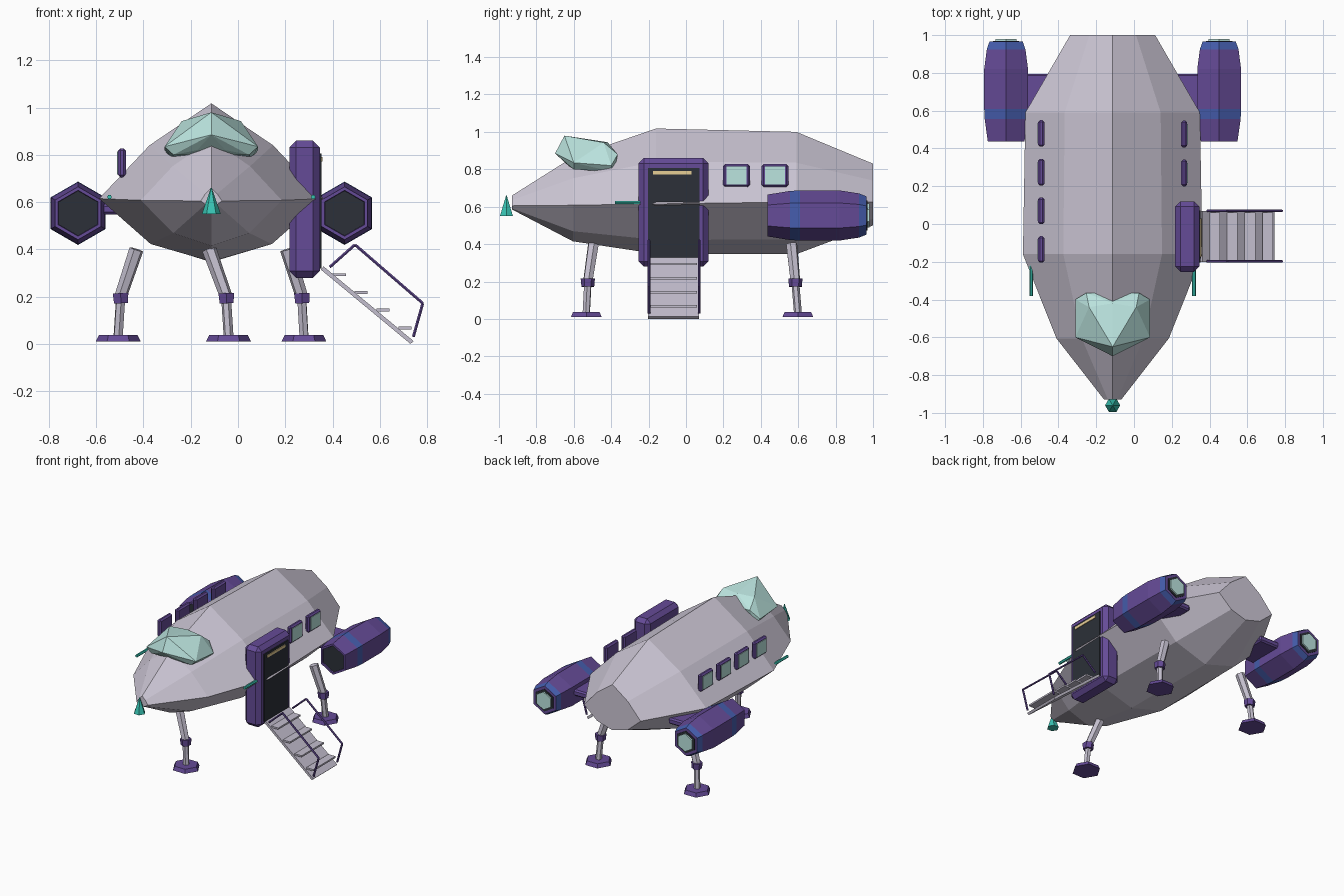
import bpy, bmesh
from math import sin, cos, pi
from mathutils import Vector

if "Cube" in bpy.data.objects:
    bpy.data.objects.remove(bpy.data.objects["Cube"])

CX = -0.113  # ship centreline


def material(name, r, g, b):
    m = bpy.data.materials.new(name)
    m.diffuse_color = (r, g, b, 1)
    m.use_nodes = True
    m.node_tree.nodes["Principled BSDF"].inputs["Base Color"].default_value = m.diffuse_color
    return m


HULL = material("hull_paint", 0.62, 0.58, 0.68)
PURPLE = material("purple", 0.13, 0.07, 0.31)
BLUE = material("blue", 0.06, 0.11, 0.42)
DARK = material("dark", 0.025, 0.03, 0.04)
GLASS = material("glass", 0.5, 0.78, 0.74)
TEAL = material("teal", 0.04, 0.55, 0.45)
CREAM = material("cream", 0.8, 0.62, 0.3)
METAL = material("metal", 0.55, 0.52, 0.62)


def finish(name, bm, *mats):
    bmesh.ops.recalc_face_normals(bm, faces=bm.faces)
    me = bpy.data.meshes.new(name)
    bm.to_mesh(me)
    bm.free()
    for m in mats:
        me.materials.append(m)
    ob = bpy.data.objects.new(name, me)
    bpy.context.collection.objects.link(ob)
    return ob


def loft(name, rings, *mats, bands=()):
    """Skin equal-length rings and cap both ends; bands lists blue-slot segments."""
    bm = bmesh.new()
    vs = [[bm.verts.new(p) for p in r] for r in rings]
    n = len(vs[0])
    for k in range(len(vs) - 1):
        a, b = vs[k], vs[k + 1]
        for i in range(n):
            f = bm.faces.new((a[i], a[(i + 1) % n], b[(i + 1) % n], b[i]))
            f.material_index = 1 if k in bands else 0
    bm.faces.new(vs[0])
    bm.faces.new(vs[-1])
    return finish(name, bm, *mats)


def tube(name, p, q, r1, r2, mat, sides=6):
    p, q = Vector(p), Vector(q)
    rot = (q - p).to_track_quat('Z', 'Y')
    rings = [[c + rot @ Vector((r * cos(2 * pi * i / sides), r * sin(2 * pi * i / sides), 0))
              for i in range(sides)] for c, r in ((p, r1), (q, r2))]
    return loft(name, rings, mat)


def box(name, lo, hi, mat, bevel=0):
    bm = bmesh.new()
    bmesh.ops.create_cube(bm, size=1)
    for v in bm.verts:
        v.co = Vector([(a + b) / 2 + c * (b - a) for a, b, c in zip(lo, hi, v.co)])
    if bevel:
        bmesh.ops.bevel(bm, geom=bm.edges[:], offset=bevel, segments=1, affect='EDGES')
    return finish(name, bm, mat)


# Hull: eight-sided stations (y, half width, side z, top z, bottom z)
rings = []
for y, w, zm, zt, zb in ((-0.93, 0.045, 0.605, 0.66, 0.585), (-0.605, 0.298, 0.608, 0.865, 0.415),
                         (-0.16, 0.475, 0.615, 1.018, 0.348), (0.59, 0.462, 0.625, 1.0, 0.346),
                         (1.0, 0.225, 0.625, 0.83, 0.5)):
    su, sl = zm + 0.56 * (zt - zm), zm - 0.72 * (zm - zb)
    half = [(0, zt), (0.55 * w, su), (w, zm), (0.54 * w, sl), (0, zb)]
    prof = half + [(-x, z) for x, z in half[3:0:-1]]
    rings.append([(CX + x, y, z) for x, z in prof])
loft("hull", rings, HULL)

# Faceted cockpit canopy
bm = bmesh.new()
for x, y, z in ((0, -0.65, 0.98), (0, -0.70, 0.885), (0, -0.42, 0.945), (0.198, -0.6, 0.835),
                (0.16, -0.6, 0.80), (0.198, -0.4, 0.82), (0.17, -0.385, 0.785),
                (0.125, -0.44, 0.943), (0.14, -0.365, 0.88), (0.06, -0.63, 0.82)):
    for s in ((1, -1) if x else (1,)):
        bm.verts.new((CX + s * x, y, z))
res = bmesh.ops.convex_hull(bm, input=bm.verts[:])
loose = [v for v in bm.verts if not v.link_faces]
bmesh.ops.delete(bm, geom=loose, context='VERTS')
finish("cockpit_canopy", bm, GLASS)

# Nose cone and side probes
tube("nose_cone", (CX, -0.96, 0.55), (CX, -0.96, 0.66), 0.04, 0.002, TEAL)
for s in (-1, 1):
    x = CX + s * 0.431
    tube("side_probe", (x, -0.38, 0.622), (x, -0.2, 0.622), 0.01, 0.01, TEAL)


# Windows
def window(s, y):
    a, b = sorted((CX + s * 0.362, CX + s * 0.394))
    box("window_frame", (a, y - 0.071, 0.705), (b, y + 0.071, 0.828), PURPLE, 0.01)
    a, b = sorted((CX + s * 0.38, CX + s * 0.398))
    box("window_pane", (a, y - 0.054, 0.718), (b, y + 0.054, 0.814), GLASS)


for y in (0.476, 0.27):
    window(1, y)
for y in (0.48, 0.274, 0.07, -0.134):
    window(-1, y)

# Doorway
box("door_frame", (0.218, -0.253, 0.28), (0.346, 0.12, 0.86), PURPLE, 0.028)
box("door_panel", (0.33, -0.203, 0.32), (0.353, 0.072, 0.806), DARK)
box("door_lamp", (0.345, -0.176, 0.772), (0.358, 0.03, 0.79), CREAM)

# Boarding ramp: sloped plank, treads and handrails
Y0, Y1 = -0.202, 0.07
plank = [(0.362, 0.328), (0.35, 0.315), (0.73, 0.0), (0.743, 0.012)]
loft("ramp_plank", [[(x, y, z) for x, z in plank] for y in (Y0, Y1)], METAL)
for i in range(4):
    x, z = 0.4 + 0.093 * i, 0.293 - 0.075 * i
    box("ramp_tread", (x, Y0 + 0.01, z - 0.006), (x + 0.056, Y1 - 0.01, z + 0.006), METAL)
rail = [(0.388, 0.325), (0.495, 0.42), (0.782, 0.172), (0.742, 0.03)]
for y in (Y0 + 0.004, Y1):
    for (xa, za), (xb, zb) in zip(rail, rail[1:]):
        tube("ramp_handrail", (xa, y, za), (xb, y, zb), 0.007, 0.007, PURPLE)

# Engine pods on short pylons
PZ = 0.553


def hexring(x, y, r):
    return [(x + r * sin(pi * i / 3), y, PZ + r * cos(pi * i / 3)) for i in range(6)]


for s in (-1, 1):
    x = CX + s * 0.564
    prof = ((0.46, 0.094), (0.437, 0.097), (0.437, 0.112), (0.555, 0.131), (0.61, 0.134),
            (0.82, 0.134), (0.925, 0.118), (0.965, 0.102), (0.965, 0.082))
    loft("engine_pod", [hexring(x, y, r) for y, r in prof], PURPLE, BLUE, bands=(3, 6))
    loft("engine_intake", [hexring(x, y, 0.095) for y in (0.445, 0.47)], DARK)
    loft("engine_nozzle", [hexring(x, y, 0.08) for y in (0.95, 0.97)], DARK)
    loft("engine_glow", [hexring(x, y, 0.064) for y in (0.955, 0.98)], GLASS)
    a, b = sorted((CX + s * 0.3, CX + s * 0.5))
    box("engine_pylon", (a, 0.53, 0.548), (b, 0.795, 0.592), PURPLE, 0.01)

# Landing legs: hip, knee and foot positions
for (hx, hy), (kx, ky), (fx, fy) in (((-0.122, -0.495), (-0.05, -0.525), (-0.04, -0.533)),
                                     ((-0.43, 0.565), (-0.497, 0.585), (-0.507, 0.598)),
                                     ((0.208, 0.565), (0.27, 0.585), (0.279, 0.598))):
    tube("leg_upper", (hx, hy, 0.4), (kx, ky, 0.2), 0.031, 0.027, METAL)
    tube("leg_knee", (kx, ky, 0.215), (kx + 0.002, ky, 0.172), 0.038, 0.034, PURPLE)
    tube("leg_lower", (kx, ky, 0.19), (fx, fy, 0.035), 0.021, 0.021, METAL)
    tube("leg_foot", (fx, fy, 0.01), (fx, fy, 0.037), 0.095, 0.082, PURPLE)
